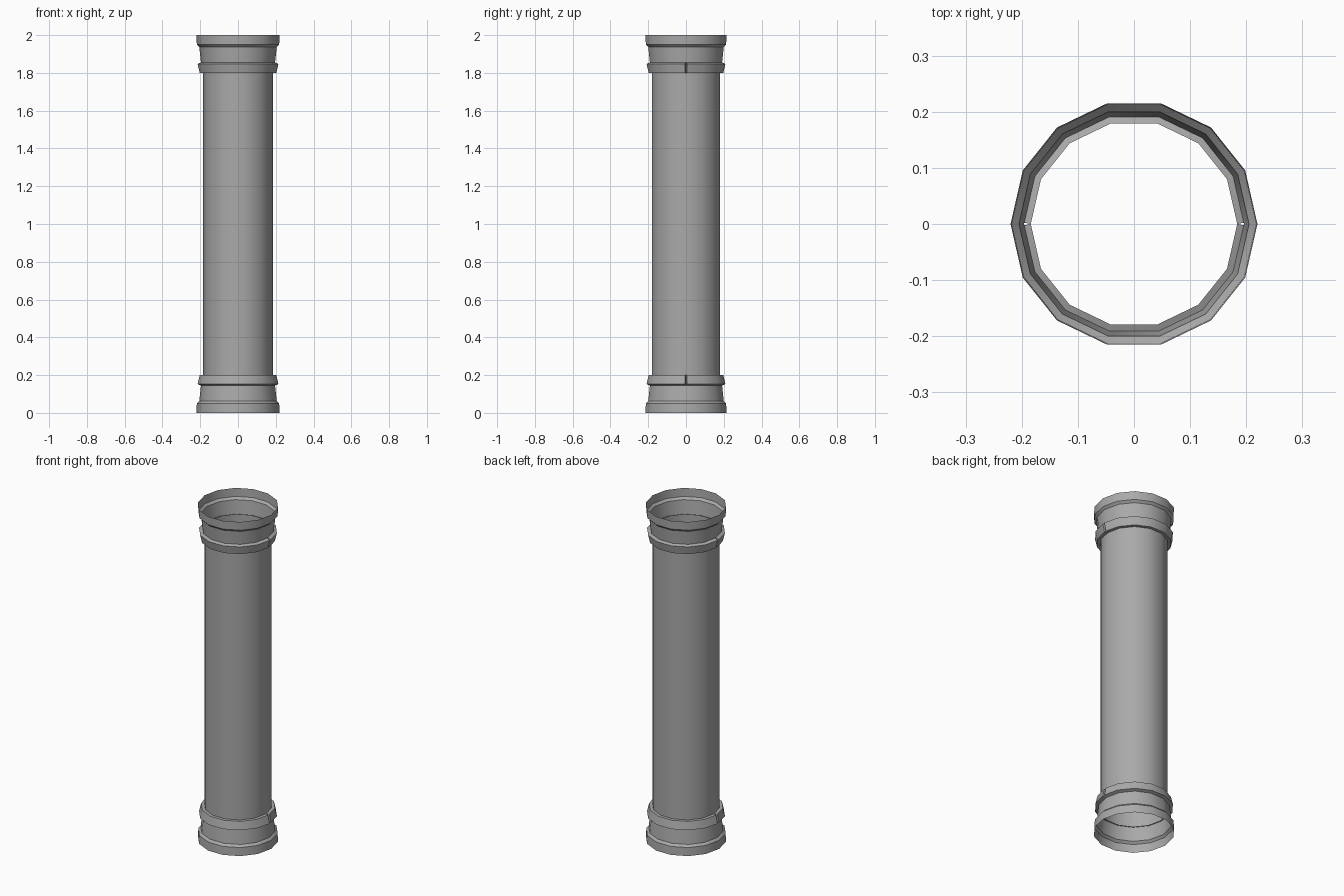
import bpy, bmesh, math

SIDES = 14
HEIGHT = 2.0

cube = bpy.data.objects.get("Cube")
if cube:
    bpy.data.objects.remove(cube, do_unlink=True)

grey = bpy.data.materials.new("plain grey")
grey.use_nodes = True
grey.diffuse_color = (0.4, 0.4, 0.4, 1)
grey.node_tree.nodes["Principled BSDF"].inputs["Base Color"].default_value = grey.diffuse_color


def finish(bm, name):
    mesh = bpy.data.meshes.new(name)
    bm.to_mesh(mesh)
    bm.free()
    mesh.materials.append(grey)
    obj = bpy.data.objects.new(name, mesh)
    bpy.context.collection.objects.link(obj)
    bpy.ops.object.select_all(action="DESELECT")
    obj.select_set(True)
    bpy.context.view_layer.objects.active = obj
    bpy.ops.object.shade_smooth_by_angle(angle=math.radians(28))


def lathe(name, profile, flip=False):
    """Open turned shell from (radius, height) points listed top to bottom."""
    bm = bmesh.new()
    rings = []
    for r, z in profile:
        z = HEIGHT - z if flip else z
        angles = [math.tau * i / SIDES for i in range(SIDES)]
        rings.append([bm.verts.new((r * math.cos(a), r * math.sin(a), z)) for a in angles])
    for top, low in zip(rings, rings[1:]):
        for i in range(SIDES):
            j = (i + 1) % SIDES
            quad = (low[i], low[j], top[j], top[i])
            bm.faces.new(quad[::-1] if flip else quad)
    finish(bm, name)


def half_collar(name, side, flip):
    """Half ring whose ends leave a thin slit that closes toward the shaft."""
    profile = [(0.184, 1.86, 0), (0.214, 1.848, 0.006), (0.203, 1.8, 0.006), (0.184, 1.8, 0)]
    steps = SIDES // 2
    bm = bmesh.new()
    sections = []
    for i in range(steps + 1):
        a = math.pi * i / steps
        section = []
        for r, z, gap in profile:
            y = gap if i in (0, steps) else r * math.sin(a)
            z = HEIGHT - z if flip else z
            section.append(bm.verts.new((r * math.cos(a), side * y, z)))
        sections.append(section)
    for a, b in zip(sections, sections[1:]):
        for k in range(len(profile) - 1):
            bm.faces.new((a[k], a[k + 1], b[k + 1], b[k]))
    # Close the two slit ends
    bm.faces.new(sections[0][::-1])
    bm.faces.new(sections[-1])
    if (side < 0) != flip:
        bmesh.ops.reverse_faces(bm, faces=bm.faces[:])
    finish(bm, name)


# Hollow straight shaft
lathe("shaft", [(0.184, 1.86), (0.184, 0.14)])

# Matching fittings at both ends
for end, flip in (("top", False), ("bottom", True)):
    lathe(end + "_rim_and_neck",
          [(0.22, 2.0), (0.218, 1.95), (0.205, 1.937), (0.196, 1.855)], flip)
    half_collar(end + "_collar_front", -1, flip)
    half_collar(end + "_collar_back", 1, flip)
